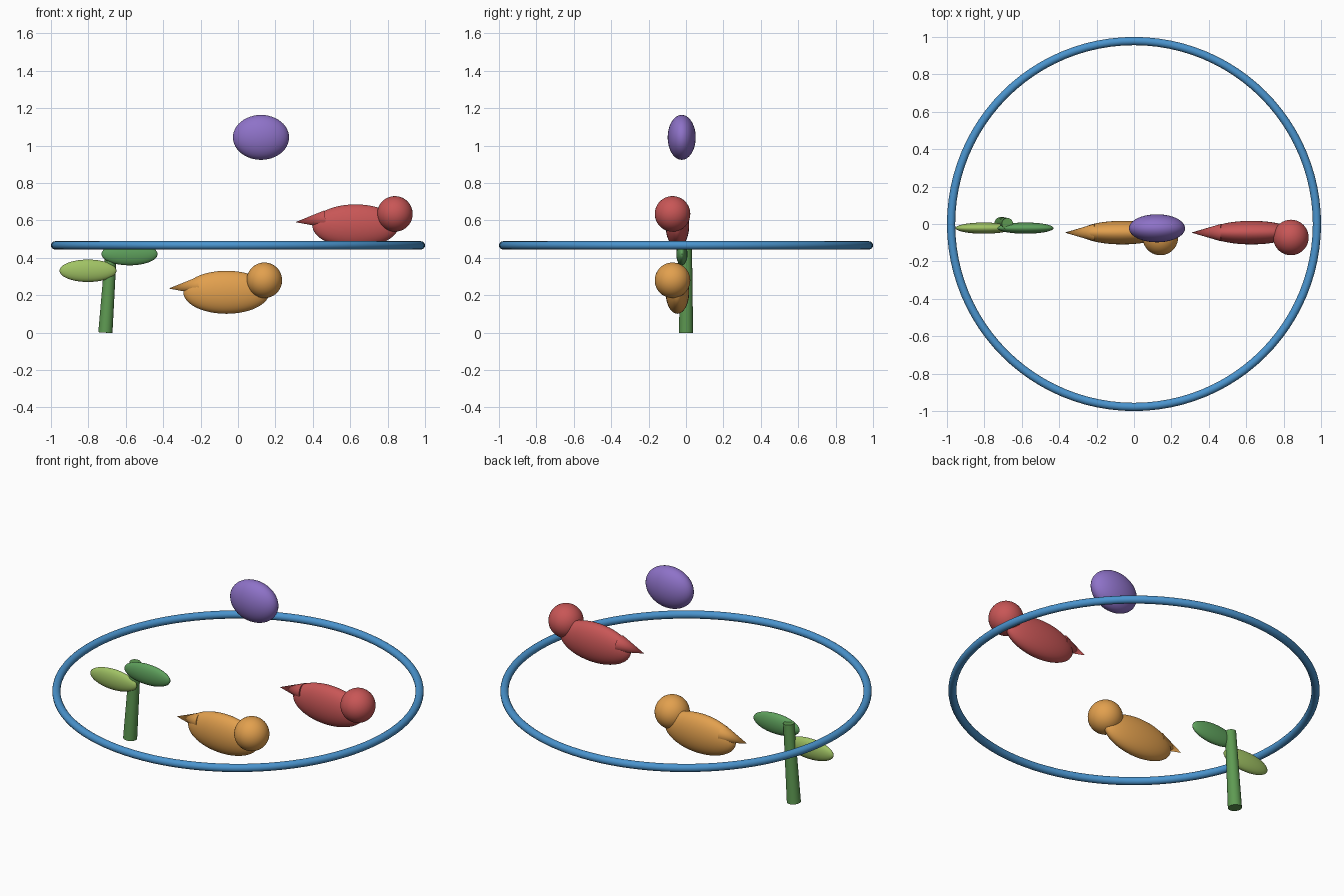
import bpy
import math
from mathutils import Vector

cube = bpy.data.objects.get("Cube")
if cube:
    bpy.data.objects.remove(cube, do_unlink=True)


def material(name, *srgb):
    """Flat colour from 0-255 sRGB, stored as linear."""
    lin = [((c / 255 + 0.055) / 1.055) ** 2.4 for c in srgb]
    m = bpy.data.materials.new(name)
    m.use_nodes = True
    m.diffuse_color = (*lin, 1)
    m.node_tree.nodes["Principled BSDF"].inputs["Base Color"].default_value = (*lin, 1)
    return m


BLUE = material("blue", 74, 148, 206)
RED = material("red", 200, 86, 86)
ORANGE = material("orange", 226, 160, 78)
PURPLE = material("purple", 142, 114, 200)
STEM_GREEN = material("stem green", 94, 154, 82)
LEAF_GREEN = material("leaf green", 94, 160, 92)
LIGHT_GREEN = material("light green", 160, 194, 100)


def finish(name, mat):
    obj = bpy.context.object
    obj.name = name
    obj.data.materials.append(mat)
    bpy.ops.object.shade_smooth_by_angle(angle=math.radians(40))
    return obj


def ellipsoid(name, mat, centre, radii):
    bpy.ops.mesh.primitive_uv_sphere_add(segments=40, ring_count=24, location=centre)
    bpy.context.object.scale = radii
    bpy.ops.object.transform_apply(location=False, rotation=False, scale=True)
    return finish(name, mat)


def taper(name, mat, start, end, r_start, r_end):
    """Cone or tapered cylinder between two points."""
    start, end = Vector(start), Vector(end)
    axis = end - start
    bpy.ops.mesh.primitive_cone_add(vertices=32, radius1=r_start, radius2=r_end,
                                    depth=axis.length, location=(start + end) / 2,
                                    rotation=axis.to_track_quat('Z', 'Y').to_euler())
    return finish(name, mat)


def bird(prefix, mat, x, z, head_x, tip_x):
    y = -0.046
    ellipsoid(prefix + "_body", mat, (x, y, z), (0.23, 0.063, 0.115))
    ellipsoid(prefix + "_head", mat, (head_x, -0.072, z + 0.064), (0.095, 0.095, 0.095))
    taper(prefix + "_tail", mat, (tip_x + 0.16, y, z + 0.036), (tip_x, y, z + 0.02), 0.047, 0)


# Hoop
bpy.ops.mesh.primitive_torus_add(major_radius=0.978, minor_radius=0.022,
                                 major_segments=96, minor_segments=16,
                                 location=(0, 0, 0.467))
finish("hoop", BLUE)

# Floating egg
ellipsoid("egg", PURPLE, (0.123, -0.023, 1.044), (0.15, 0.075, 0.12))

# Birds
bird("red_bird", RED, 0.628, 0.571, 0.839, 0.307)
bird("orange_bird", ORANGE, -0.062, 0.216, 0.141, -0.37)

# Plant
taper("stem", STEM_GREEN, (-0.709, 0, 0), (-0.677, 0.002, 0.46), 0.038, 0.03)
ellipsoid("upper_leaf", LEAF_GREEN, (-0.58, -0.022, 0.42), (0.15, 0.03, 0.06))
ellipsoid("lower_leaf", LIGHT_GREEN, (-0.802, -0.022, 0.331), (0.152, 0.03, 0.06))
